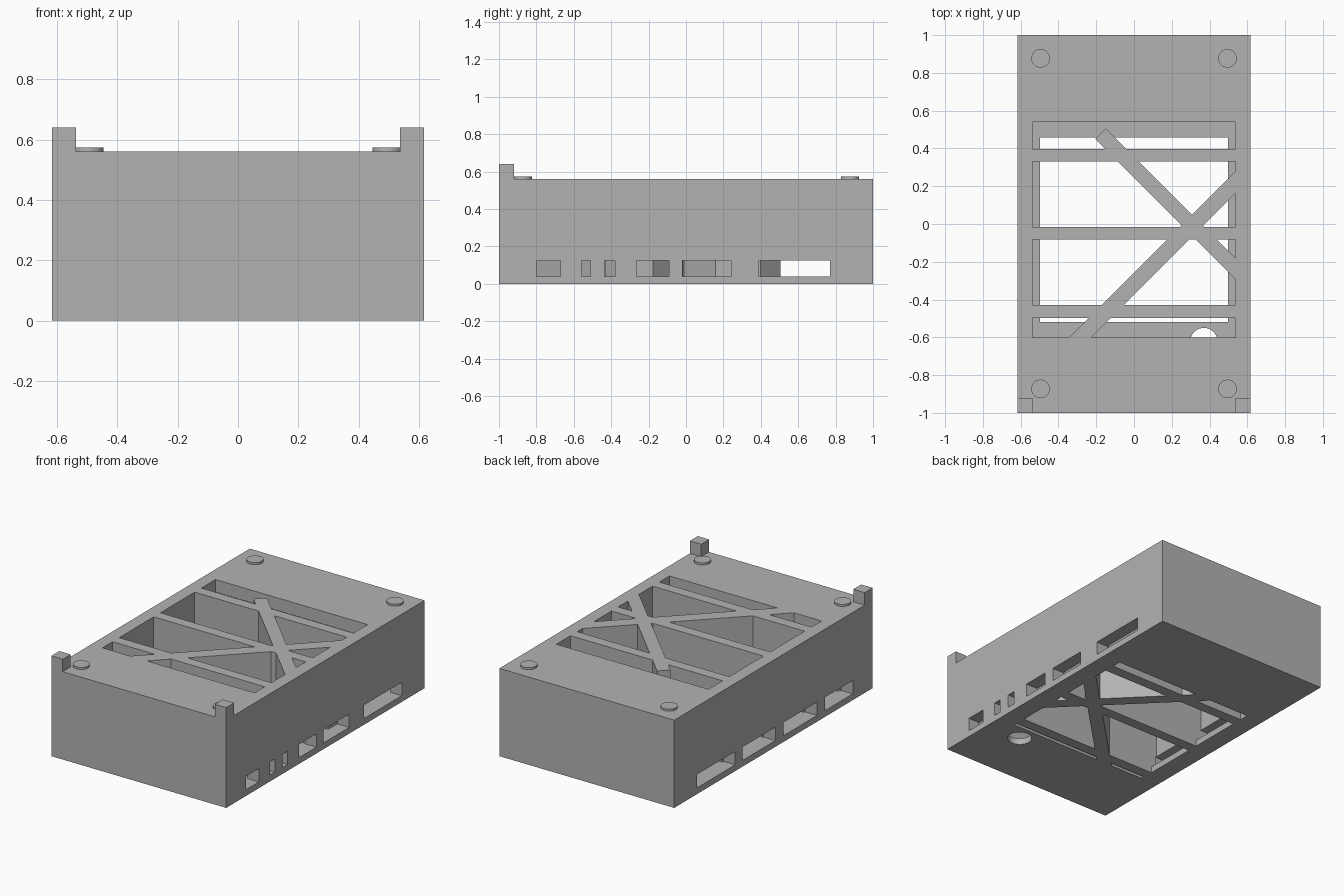
import bpy, math

cube = bpy.data.objects.get("Cube")
if cube:
    bpy.data.objects.remove(cube, do_unlink=True)

# Main dimensions
W, L, H = 0.617, 1.0, 0.56        # half width, half length, height
WALL, FLOOR, ROOF = 0.08, 0.04, 0.08
IN = W - WALL                      # inner half width

grey = bpy.data.materials.new("plain_grey")
grey.use_nodes = True
grey.diffuse_color = (0.45, 0.45, 0.45, 1)
grey.node_tree.nodes["Principled BSDF"].inputs["Base Color"].default_value = grey.diffuse_color


def finish(name):
    ob = bpy.context.object
    ob.name = name
    ob.data.materials.append(grey)
    return ob


def box(name, x, y, z, turn=0):
    """Box from (min, max) ranges, turned about its own upright axis."""
    bpy.ops.mesh.primitive_cube_add(size=1, location=[sum(r) / 2 for r in (x, y, z)])
    ob = bpy.context.object
    ob.scale = [r[1] - r[0] for r in (x, y, z)]
    ob.rotation_euler.z = turn
    bpy.ops.object.transform_apply(location=True, rotation=True, scale=True)
    return finish(name)


def cylinder(name, x, y, z, radius):
    bpy.ops.mesh.primitive_cylinder_add(vertices=40, radius=radius, depth=z[1] - z[0],
                                        location=(x, y, sum(z) / 2))
    return finish(name)


def wall_between(name, a, b, width):
    """Tall diagonal wall along the line from a to b."""
    cx, cy = (a[0] + b[0]) / 2, (a[1] + b[1]) / 2
    half = math.dist(a, b) / 2
    return box(name, (cx - half, cx + half), (cy - width / 2, cy + width / 2), (-1, 2),
               math.atan2(b[1] - a[1], b[0] - a[0]))


def combine(target, tools, operation):
    """Apply each tool to the target, then remove the tool."""
    for tool in tools:
        mod = target.modifiers.new("cut", 'BOOLEAN')
        mod.operation, mod.solver, mod.object = operation, 'EXACT', tool
        bpy.context.view_layer.objects.active = target
        bpy.ops.object.modifier_apply(modifier=mod.name)
        bpy.data.objects.remove(tool, do_unlink=True)


# Hollow inside: cavity, large roof opening, slightly smaller floor opening
void = box("void", (-IN, IN), (-L + WALL, L - WALL), (FLOOR, H - ROOF))
combine(void, [
    box("roof_opening", (-IN, IN), (-0.6, 0.54), (0.2, 1)),
    box("floor_opening", (-0.497, 0.497), (-0.52, 0.457), (-0.5, 0.2)),
    cylinder("floor_hole", 0.37, -0.622, (-0.5, 0.2), 0.072),
], 'UNION')

# Full-height inner walls stay solid: three straight, two diagonal
inner = [box("cross_wall", (-1, 1), (y, y + 0.068), (-1, 2)) for y in (-0.498, -0.083, 0.33)]
inner.append(wall_between("short_diagonal", (-0.178, 0.478), (0.8, -0.5), 0.079))
inner.append(wall_between("long_diagonal", (-0.8, -1.117), (0.8, 0.483), 0.082))
combine(void, inner, 'DIFFERENCE')

# Body with side slots
body = box("body", (-W, W), (-L, L), (0, H))
right_slots = [(-0.80, -0.67), (-0.56, -0.51), (-0.435, -0.38),
               (-0.265, -0.09), (-0.02, 0.24), (0.39, 0.77)]
left_slots = [(-0.80, -0.52), (-0.44, -0.10), (-0.02, 0.31), (0.385, 0.77)]
cutters = [void]
for side, slots in ((1, right_slots), (-1, left_slots)):
    for span in slots:
        x = sorted((side * (IN - 0.004), side * (W + 0.1)))
        cutters.append(box("slot", x, span, (0.04, 0.125)))
combine(body, cutters, 'DIFFERENCE')

# Round feet on the roof and corner stops at the front
for side, word in ((-1, "right"), (1, "left")):
    for y, place in ((-0.873, "front"), (0.877, "back")):
        cylinder(f"{place}_{word}_pad", side * 0.495, y, (H, H + 0.013), 0.049)
    box(f"{word}_corner_stop", sorted((side * IN, side * W)), (-L, -L + WALL), (H, 0.64))
